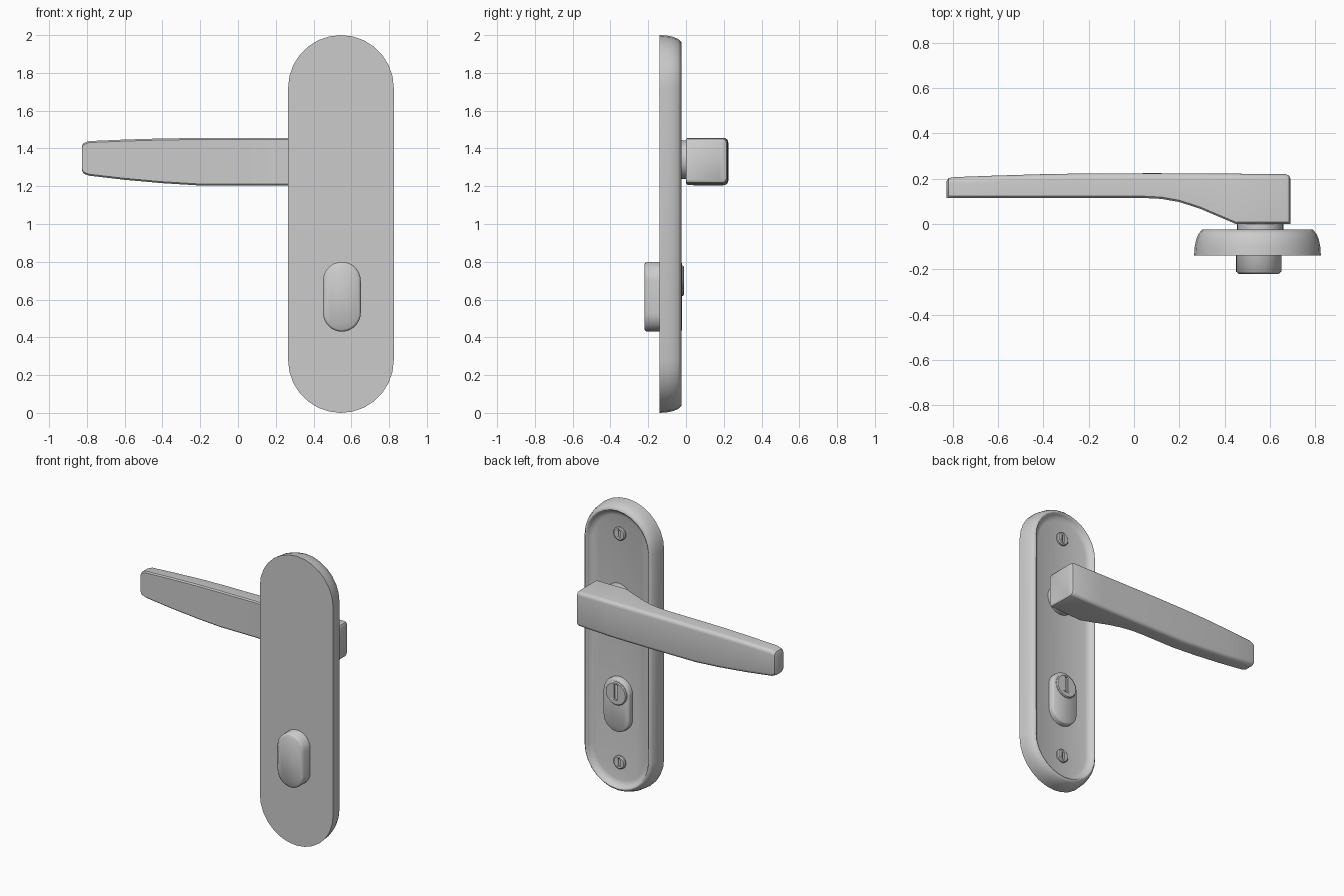
import bpy, bmesh
from math import pi, sin, cos, radians

if "Cube" in bpy.data.objects:
    bpy.data.objects.remove(bpy.data.objects["Cube"])


def loft(name, rings, angle=35):
    """Skin equal-length rings, cap both ends, smooth by angle."""
    bm = bmesh.new()
    vs = [[bm.verts.new(p) for p in r] for r in rings]
    n = len(vs[0])
    for a, b in zip(vs, vs[1:]):
        for i in range(n):
            j = (i + 1) % n
            bm.faces.new((a[i], a[j], b[j], b[i]))
    bm.faces.new(vs[0])
    bm.faces.new(vs[-1])
    bmesh.ops.recalc_face_normals(bm, faces=bm.faces)
    me = bpy.data.meshes.new(name)
    bm.to_mesh(me)
    bm.free()
    ob = bpy.data.objects.new(name, me)
    bpy.context.collection.objects.link(ob)
    bpy.context.view_layer.objects.active = ob
    ob.select_set(True)
    bpy.ops.object.shade_smooth_by_angle(angle=radians(angle))
    ob.select_set(False)
    return ob


def pill(cx, z0, z1, r, y, inset=0, seg=14):
    """Stadium outline in the xz plane."""
    pts = []
    for cz, start in ((z1 - r, 0), (z0 + r, pi)):
        for i in range(seg + 1):
            a = start + pi * i / seg
            pts.append((cx + (r - inset) * cos(a), y, cz + (r - inset) * sin(a)))
    return pts


def pill_solid(name, cx, z0, z1, r, steps, angle=35):
    return loft(name, [pill(cx, z0, z1, r, y, d) for d, y in steps], angle)


def disc(name, cx, cz, r, steps, seg=28):
    return loft(name, [[(cx + (r - d) * cos(2 * pi * i / seg), y,
                         cz + (r - d) * sin(2 * pi * i / seg)) for i in range(seg)]
                       for d, y in steps])


def cut_slot(ob, cx, cz, half_w, half_h, y0, y1):
    """Recess a slot in the face of a part."""
    c = pill_solid(ob.name + "_slot_cutter", cx, cz - half_h, cz + half_h, half_w,
                   [(0, y0), (0, y1)])
    c.hide_render = True
    c.hide_set(True)
    m = ob.modifiers.new("slot", 'BOOLEAN')
    m.operation = 'DIFFERENCE'
    m.solver = 'EXACT'
    m.object = c


CX = 0.545

# Back plate with curved rim and dished face
pill_solid("back_plate", CX, 0, 2, 0.28,
           [(0, -0.14), (0.003, -0.10), (0.009, -0.07), (0.02, -0.042), (0.036, -0.025),
            (0.043, -0.027), (0.05, -0.04), (0.062, -0.053), (0.085, -0.06)], 80)

# Lock cylinder housing passing through the plate
pill_solid("lock_housing", CX + 0.005, 0.43, 0.80, 0.1,
           [(0.012, -0.22), (0, -0.21), (0, -0.032), (0.003, -0.025), (0.01, -0.02)], 80)

# Key plug with keyhole
plug = disc("key_plug", CX, 0.70, 0.08, [(0, -0.06), (0, -0.016), (0.006, -0.01)])
cut_slot(plug, CX, 0.71, 0.011, 0.055, -0.04, 0.02)

# Fixing screws
for label, z in (("lower", 0.21), ("upper", 1.79)):
    s = disc(label + "_screw", CX, z, 0.045, [(0, -0.08), (0, -0.05), (0.007, -0.044)])
    cut_slot(s, CX, z, 0.009, 0.028, -0.056, 0.0)

# Lever collar
disc("lever_collar", 0.557, 1.34, 0.102, [(0, -0.09), (0, 0.01)], 32)

# Lever handle: stations of x, inner y, outer y, low z, high z
stations = [
    (-0.827, 0.115, 0.190, 1.285, 1.410), (-0.818, 0.115, 0.203, 1.267, 1.428),
    (-0.79, 0.115, 0.207, 1.256, 1.439), (-0.60, 0.115, 0.214, 1.234, 1.447),
    (-0.40, 0.115, 0.220, 1.216, 1.453), (-0.22, 0.115, 0.223, 1.205, 1.455),
    (0.04, 0.115, 0.224, 1.205, 1.456), (0.12, 0.111, 0.224, 1.205, 1.456),
    (0.20, 0.097, 0.223, 1.205, 1.456), (0.29, 0.068, 0.223, 1.205, 1.456),
    (0.37, 0.034, 0.222, 1.205, 1.456), (0.45, 0.0, 0.222, 1.207, 1.456),
    (0.67, 0.0, 0.220, 1.215, 1.455), (0.684, 0.0, 0.214, 1.219, 1.451),
    (0.69, 0.0, 0.200, 1.228, 1.442)]


def lever_section(x, y0, y1, z0, z1, r=0.025, k=4):
    pts = [(x, y0, z1 - 0.008), (x, y0 + 0.008, z1)]
    top = [(x, y1 - r + r * sin(pi / 2 * i / k), z1 - r + r * cos(pi / 2 * i / k))
           for i in range(k + 1)]
    pts += top
    pts += [(x, y, z0 + z1 - z) for x, y, z in reversed(pts)]
    return pts


loft("lever_handle", [lever_section(*s) for s in stations], 40)
